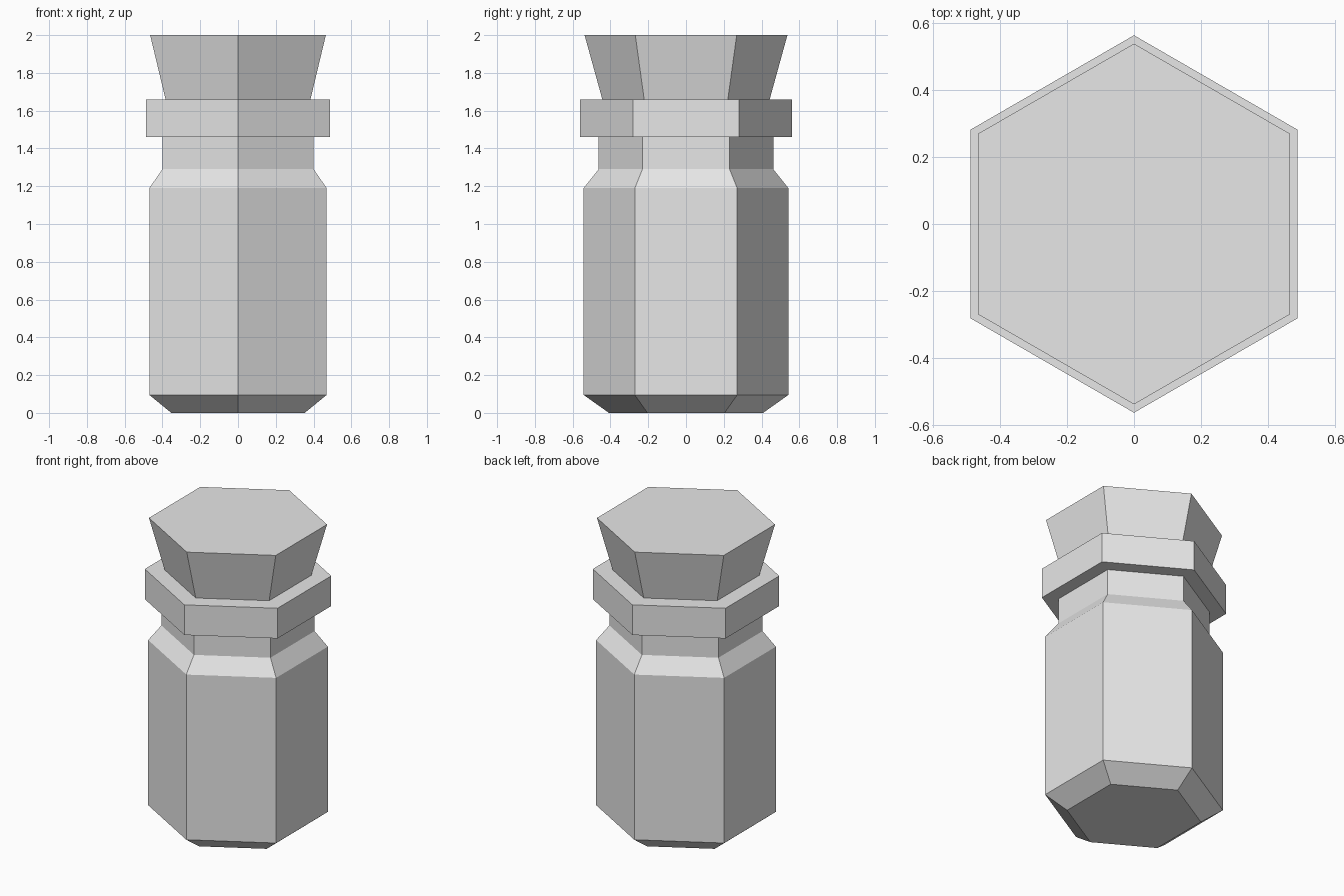
import bpy
import bmesh
from math import cos, sin, pi

cube = bpy.data.objects.get("Cube")
if cube:
    bpy.data.objects.remove(cube, do_unlink=True)

SIDES = 6

grey = bpy.data.materials.new("plain grey")
grey.use_nodes = True
grey.diffuse_color = (0.8, 0.8, 0.8, 1)
grey.node_tree.nodes["Principled BSDF"].inputs["Base Color"].default_value = (0.8, 0.8, 0.8, 1)


def hex_lathe(name, profile, cap_bottom=False, cap_top=False):
    """Sweep a (radius, height) profile, listed from the bottom up, round six sides."""
    bm = bmesh.new()
    rings = []
    for radius, z in profile:
        angles = [pi / 2 + 2 * pi * k / SIDES for k in range(SIDES)]
        rings.append([bm.verts.new((radius * cos(a), radius * sin(a), z)) for a in angles])
    for low, high in zip(rings, rings[1:]):
        for k in range(SIDES):
            n = (k + 1) % SIDES
            bm.faces.new((low[k], low[n], high[n], high[k]))
    if cap_bottom:
        bm.faces.new(rings[0][::-1])
    if cap_top:
        bm.faces.new(rings[-1])
    mesh = bpy.data.meshes.new(name)
    bm.to_mesh(mesh)
    bm.free()
    mesh.materials.append(grey)
    obj = bpy.data.objects.new(name, mesh)
    bpy.context.collection.objects.link(obj)
    return obj


# Bottle with chamfered base, sloped shoulder and narrow neck
hex_lathe("bottle_body", [(0.408, 0), (0.542, 0.095), (0.542, 1.19),
                          (0.462, 1.29), (0.462, 1.46)], cap_bottom=True)

# Lip collar, open where the neck and stopper meet it
hex_lathe("lip_collar", [(0.462, 1.46), (0.562, 1.46), (0.562, 1.66), (0.443, 1.66)])

# Flared stopper
hex_lathe("stopper", [(0.443, 1.66), (0.537, 2.0)], cap_top=True)
